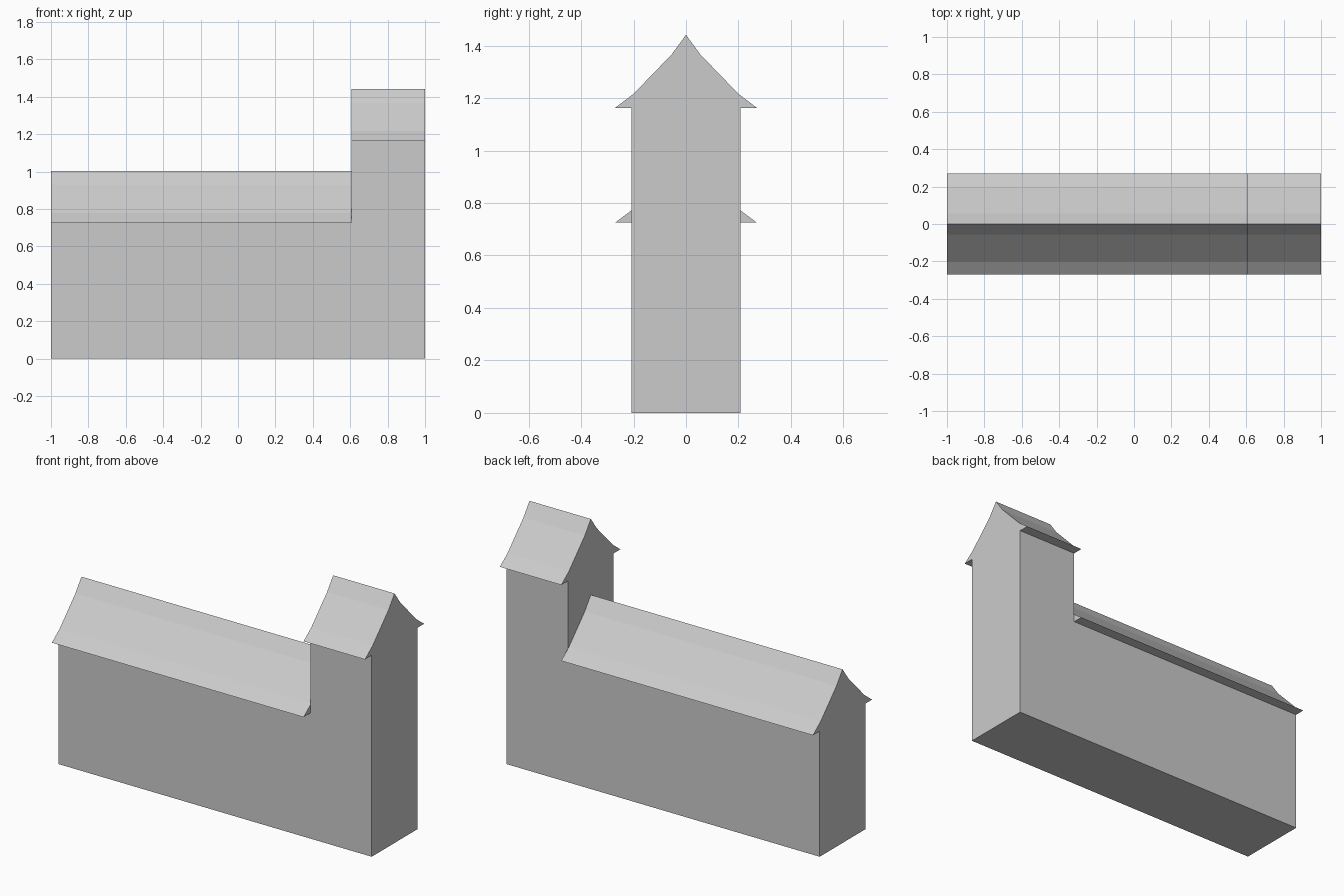
import bpy
import bmesh

# Remove the default object
cube = bpy.data.objects.get("Cube")
if cube:
    bpy.data.objects.remove(cube, do_unlink=True)

# One plain grey for the whole building
grey = bpy.data.materials.new("light_grey")
grey.use_nodes = True
colour = (0.6, 0.6, 0.6, 1.0)
grey.diffuse_color = colour
grey.node_tree.nodes["Principled BSDF"].inputs["Base Color"].default_value = colour

HALF_WIDTH = 0.208
TOWER_X = 0.608
HALL_EAVE, TOWER_EAVE = 0.725, 1.163
# Half of the flared roof section: distance from ridge, height above eave
ROOF_HALF = [(0.27, 0.0), (0.2, 0.053), (0.055, 0.203)]
RIDGE = 0.278


def extrude_profile(name, points, offset):
    """Make a closed solid by extruding a flat profile."""
    bm = bmesh.new()
    face = bm.faces.new([bm.verts.new(p) for p in points])
    result = bmesh.ops.extrude_face_region(bm, geom=[face], use_keep_orig=True)
    moved = [v for v in result["geom"] if isinstance(v, bmesh.types.BMVert)]
    bmesh.ops.translate(bm, verts=moved, vec=offset)
    bmesh.ops.recalc_face_normals(bm, faces=bm.faces)
    mesh = bpy.data.meshes.new(name)
    bm.to_mesh(mesh)
    bm.free()
    mesh.materials.append(grey)
    obj = bpy.data.objects.new(name, mesh)
    bpy.context.collection.objects.link(obj)
    return obj


def gable_roof(name, x0, x1, eave):
    """Flared gable roof with a flat underside, running along x."""
    right = [(x0, -y, eave + z) for y, z in ROOF_HALF]
    left = [(x0, y, eave + z) for y, z in reversed(ROOF_HALF)]
    ridge = [(x0, 0, eave + RIDGE)]
    return extrude_profile(name, right + ridge + left, (x1 - x0, 0, 0))


# Walls of the long hall and the end tower, as one L-shaped block
outline = [(-1, 0), (1, 0), (1, TOWER_EAVE), (TOWER_X, TOWER_EAVE),
           (TOWER_X, HALL_EAVE), (-1, HALL_EAVE)]
extrude_profile("walls", [(x, -HALF_WIDTH, z) for x, z in outline],
                (0, 2 * HALF_WIDTH, 0))

# Roofs
gable_roof("hall_roof", -1, TOWER_X, HALL_EAVE)
gable_roof("tower_roof", TOWER_X, 1, TOWER_EAVE)
